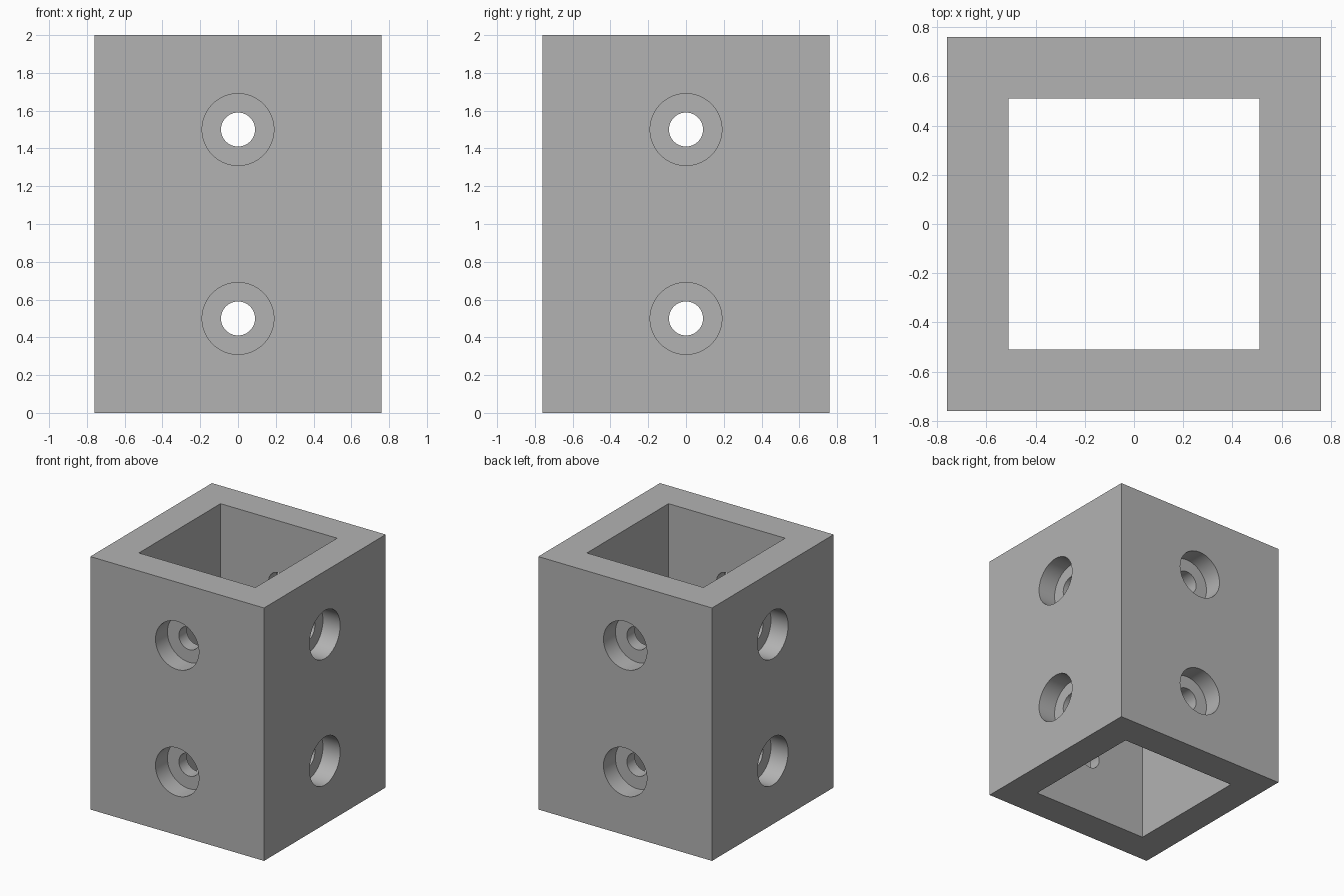
import bpy, bmesh
from math import pi, radians
from mathutils import Matrix, Vector

HALF, BORE, HEIGHT = 0.76, 0.51, 2.0        # sleeve half width, bore half width, height
BOLT_R, SINK_R, SINK_DEPTH = 0.09, 0.19, 0.15
HOLE_HEIGHTS = (0.5, 1.5)
SEGMENTS = 96

cube = bpy.data.objects.get("Cube")
if cube:
    bpy.data.objects.remove(cube, do_unlink=True)

grey = bpy.data.materials.new("plain grey")
grey.use_nodes = True
colour = (0.45, 0.45, 0.45, 1)
grey.diffuse_color = colour
grey.node_tree.nodes["Principled BSDF"].inputs["Base Color"].default_value = colour


def make_object(name, bm):
    bmesh.ops.recalc_face_normals(bm, faces=bm.faces)
    mesh = bpy.data.meshes.new(name)
    bm.to_mesh(mesh)
    bm.free()
    mesh.materials.append(grey)
    obj = bpy.data.objects.new(name, mesh)
    bpy.context.collection.objects.link(obj)
    return obj


def make_box(name, half, height):
    bm = bmesh.new()
    bmesh.ops.create_cube(bm, size=1)
    bmesh.ops.scale(bm, vec=(2 * half, 2 * half, height), verts=bm.verts)
    bmesh.ops.translate(bm, vec=(0, 0, HEIGHT / 2), verts=bm.verts)
    return make_object(name, bm)


def add_drill(bm, turn, z):
    """Stepped plug: wide recess outside, narrow bolt hole into the bore."""
    floor = HALF - SINK_DEPTH
    profile = [(0, HALF + 0.1), (SINK_R, HALF + 0.1), (SINK_R, floor),
               (BOLT_R, floor), (BOLT_R, BORE - 0.1), (0, BORE - 0.1)]
    points = [bm.verts.new((r, 0, d)) for r, d in profile]
    edges = [bm.edges.new(pair) for pair in zip(points, points[1:])]
    spun = bmesh.ops.spin(bm, geom=points + edges, axis=(0, 0, 1), cent=(0, 0, 0),
                          angle=2 * pi, steps=SEGMENTS, use_merge=True)
    verts = {v for f in bm.faces for v in f.verts if not f.tag} | set(points)
    for f in bm.faces:
        f.tag = True
    # Lay the plug on its side, then turn it to its wall
    place = (Matrix.Translation(Vector((0, 0, z))) @ Matrix.Rotation(turn, 4, 'Z')
             @ Matrix.Rotation(radians(90), 4, 'X'))
    bmesh.ops.transform(bm, matrix=place, verts=list(verts))


# Outer block, square bore and the drills for all four walls
sleeve = make_box("square_sleeve", HALF, HEIGHT)
bore = make_box("bore_cutter", BORE, HEIGHT + 0.4)
bm = bmesh.new()
for wall in range(4):
    for z in HOLE_HEIGHTS:
        add_drill(bm, wall * pi / 2, z)
bmesh.ops.remove_doubles(bm, verts=bm.verts, dist=1e-5)
drills = make_object("bolt_hole_cutter", bm)

# Cut the block and remove the cutters
bpy.ops.object.select_all(action='DESELECT')
bpy.context.view_layer.objects.active = sleeve
sleeve.select_set(True)
for cutter in (bore, drills):
    cutter.hide_render = True
    cut = sleeve.modifiers.new(cutter.name, 'BOOLEAN')
    cut.operation, cut.solver, cut.object = 'DIFFERENCE', 'EXACT', cutter
    bpy.ops.object.modifier_apply(modifier=cut.name)
    bpy.data.objects.remove(cutter, do_unlink=True)

bpy.ops.object.shade_smooth_by_angle(angle=radians(30))
